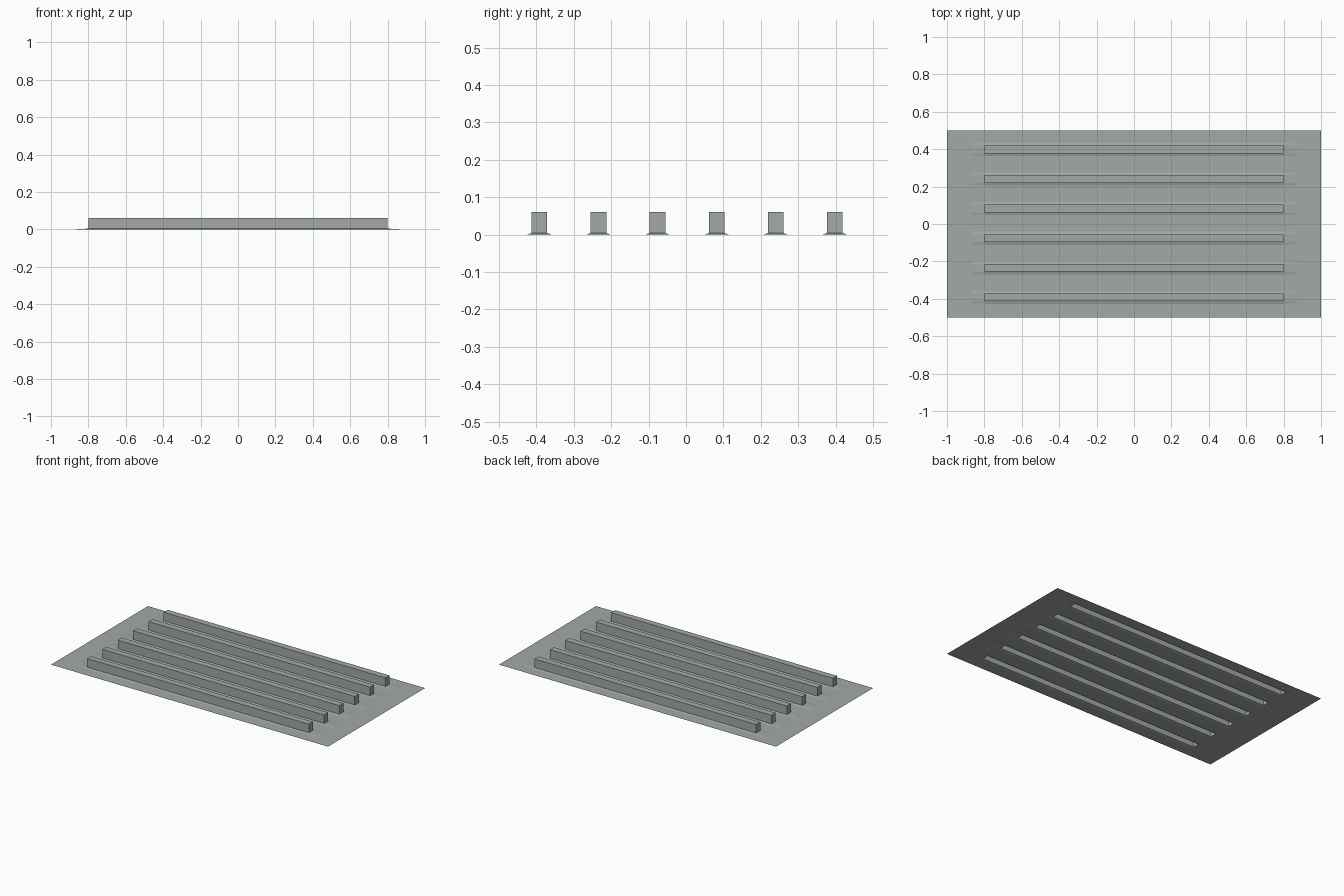
import bpy
import bmesh

cube = bpy.data.objects.get("Cube")
if cube:
    bpy.data.objects.remove(cube, do_unlink=True)

# Single grey-green finish
grey = bpy.data.materials.new("grey_green")
colour = (0.36, 0.40, 0.39, 1)
grey.diffuse_color = colour
grey.use_nodes = True
grey.node_tree.nodes["Principled BSDF"].inputs["Base Color"].default_value = colour

RIB_HALF_LENGTH, RIB_HALF_WIDTH, RIB_TOP = 0.8, 0.021, 0.06
FLARE_Y, FLARE_X, FLARE_HEIGHT = 0.014, 0.07, 0.004
rib_centres = [-0.392 + 0.158 * i for i in range(6)]

# Grid lines that outline the sheet, the flares and the ribs
outer = RIB_HALF_LENGTH + FLARE_X
xs = [-1, -outer, -RIB_HALF_LENGTH, RIB_HALF_LENGTH, outer, 1]
ys = [-0.5]
for c in rib_centres:
    for offset in (RIB_HALF_WIDTH + FLARE_Y, RIB_HALF_WIDTH):
        ys += [c - offset, c + offset]
ys = sorted(ys + [0.5])


def on_rib(x, y):
    return abs(x) < RIB_HALF_LENGTH + 0.001 and any(
        abs(y - c) < RIB_HALF_WIDTH + 0.001 for c in rib_centres)


# Thin sheet, slightly raised where it meets each rib
bm = bmesh.new()
grid = [[bm.verts.new((x, y, FLARE_HEIGHT if on_rib(x, y) else 0)) for x in xs] for y in ys]
rib_faces = []
for low, high in zip(grid, grid[1:]):
    for i in range(len(xs) - 1):
        face = bm.faces.new((low[i], low[i + 1], high[i + 1], high[i]))
        if on_rib(*face.calc_center_median().xy):
            rib_faces.append(face)

# Hollow ribs pressed up out of the sheet, open underneath
raised = bmesh.ops.extrude_discrete_faces(bm, faces=rib_faces)["faces"]
for face in raised:
    for v in face.verts:
        v.co.z = RIB_TOP

mesh = bpy.data.meshes.new("ribbed_sheet")
bm.to_mesh(mesh)
bm.free()
mesh.materials.append(grey)
sheet = bpy.data.objects.new("ribbed_sheet", mesh)
bpy.context.collection.objects.link(sheet)
